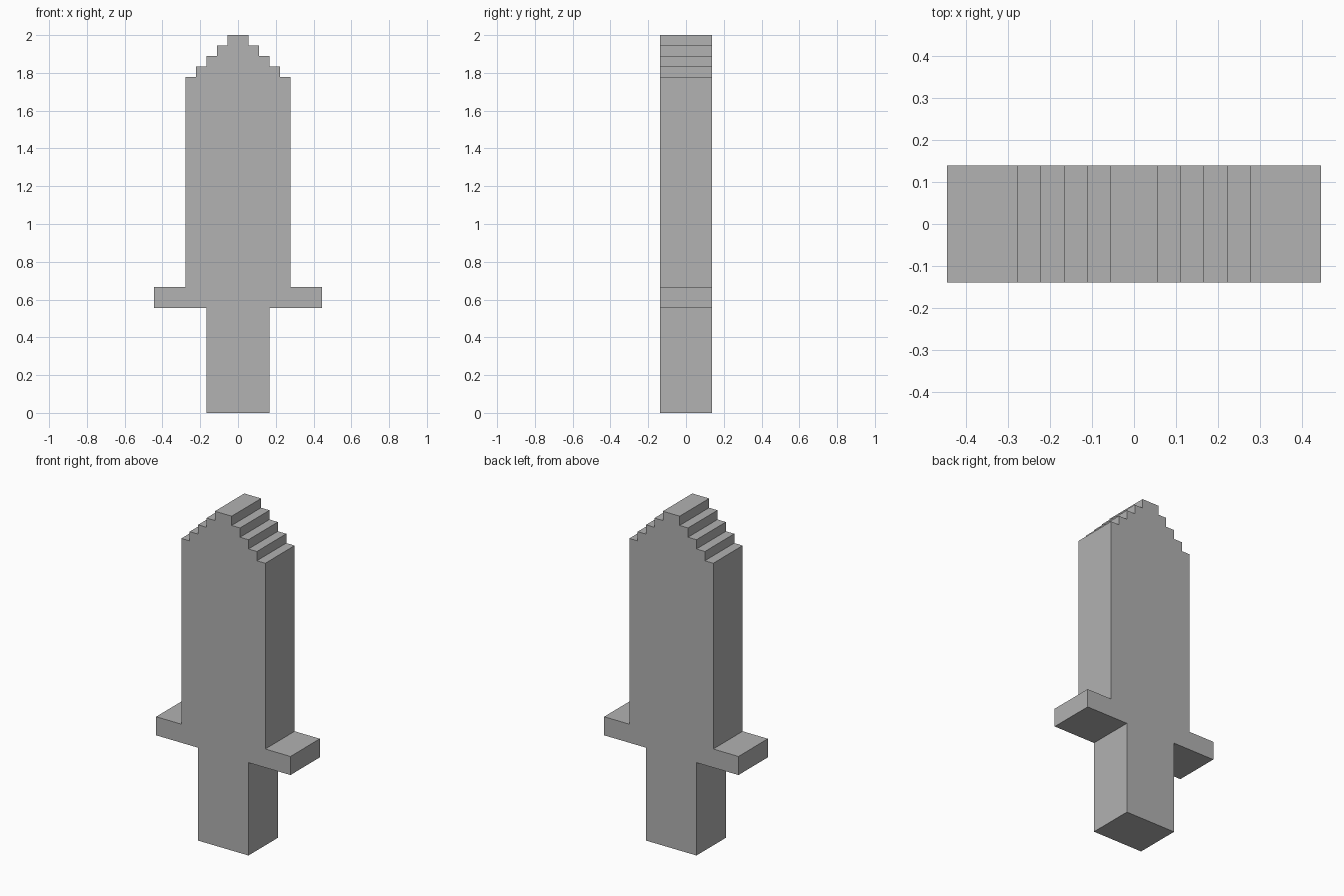
import bpy
import bmesh

cube = bpy.data.objects.get("Cube")
if cube:
    bpy.data.objects.remove(cube, do_unlink=True)

UNIT = 1 / 18          # size of one step of the blocky silhouette
DEPTH = 5 * UNIT       # front-to-back thickness

# Plain grey material
grey = bpy.data.materials.new("plain_grey")
grey.use_nodes = True
colour = (0.445, 0.445, 0.445, 1.0)
grey.diffuse_color = colour
grey.node_tree.nodes["Principled BSDF"].inputs["Base Color"].default_value = colour

# Stacked bands in steps: (half width, bottom, top)
grip = (3, 0, 10)
guard = (8, 10, 12)
blade = (5, 12, 32)
tip = [(5 - i, 31 + i, 32 + i) for i in range(1, 5)]

# Right-hand outline from bottom to top, then mirrored to close the loop
outline = []
for half, bottom, top in [grip, guard, blade] + tip:
    outline += [(half * UNIT, bottom * UNIT), (half * UNIT, top * UNIT)]
outline += [(-x, z) for x, z in reversed(outline)]

# Extrude the silhouette front to back into one seamless dagger
bm = bmesh.new()
front = bm.faces.new([bm.verts.new((x, -DEPTH / 2, z)) for x, z in outline])
result = bmesh.ops.extrude_face_region(bm, geom=[front], use_keep_orig=True)
back_verts = [v for v in result["geom"] if isinstance(v, bmesh.types.BMVert)]
bmesh.ops.translate(bm, verts=back_verts, vec=(0, DEPTH, 0))
bmesh.ops.recalc_face_normals(bm, faces=bm.faces)

mesh = bpy.data.meshes.new("stepped_dagger")
bm.to_mesh(mesh)
bm.free()
mesh.materials.append(grey)
dagger = bpy.data.objects.new("stepped_dagger", mesh)
bpy.context.collection.objects.link(dagger)
